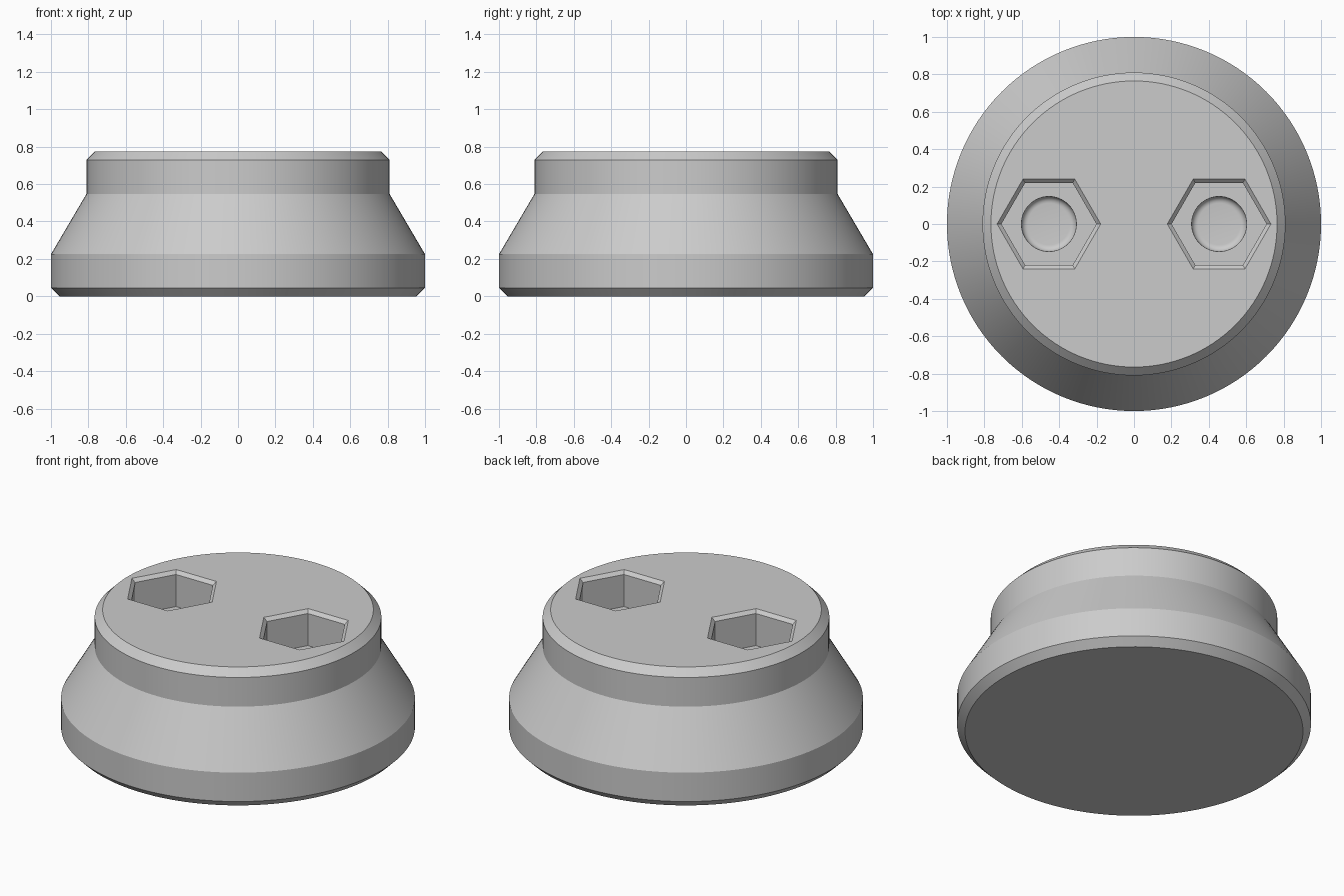
import bpy
import bmesh
from math import cos, sin, pi, radians

if "Cube" in bpy.data.objects:
    bpy.data.objects.remove(bpy.data.objects["Cube"], do_unlink=True)

GREY = 0.6
TOP = 0.775
POCKET_FLOOR = 0.555
POCKET_X = 0.455

# One plain grey for the whole foot
grey = bpy.data.materials.new("plain_grey")
grey.use_nodes = True
grey.diffuse_color = (GREY, GREY, GREY, 1)
grey.node_tree.nodes["Principled BSDF"].inputs["Base Color"].default_value = (GREY, GREY, GREY, 1)


def turned(name, profile, sides, x=0):
    """Closed solid turned from (radius, height) points listed bottom to top."""
    bm = bmesh.new()
    rings = [[bm.verts.new((r * cos(2 * pi * i / sides), r * sin(2 * pi * i / sides), z))
              for i in range(sides)] for r, z in profile]
    for low, high in zip(rings, rings[1:]):
        for i in range(sides):
            j = (i + 1) % sides
            bm.faces.new((low[i], low[j], high[j], high[i]))
    bm.faces.new(rings[0][::-1])
    bm.faces.new(rings[-1])
    mesh = bpy.data.meshes.new(name)
    bm.to_mesh(mesh)
    bm.free()
    mesh.materials.append(grey)
    obj = bpy.data.objects.new(name, mesh)
    obj.location.x = x
    bpy.context.collection.objects.link(obj)
    return obj


def carve(body, cutter):
    """Subtract a helper solid from the body, then drop the helper."""
    cutter.hide_render = True
    mod = body.modifiers.new("carve", "BOOLEAN")
    mod.operation = "DIFFERENCE"
    mod.solver = "EXACT"
    mod.object = cutter
    bpy.context.view_layer.objects.active = body
    bpy.ops.object.modifier_apply(modifier=mod.name)
    bpy.data.objects.remove(cutter, do_unlink=True)


# Body: chamfered base, sloping shoulder and straight neck
body = turned("foot_body", [(0.955, 0), (1, 0.045), (1, 0.225), (0.81, 0.548),
                            (0.81, 0.73), (0.765, TOP)], 128)

# Hexagonal pockets with a chamfered mouth, each with a round recess in its floor
hex_profile = [(0.254, POCKET_FLOOR), (0.254, TOP - 0.02), (0.277, TOP), (0.3, TOP + 0.02)]
fillet = 0.035
recess_floor = POCKET_FLOOR - 0.06
recess_profile = [(0.147 - fillet * (1 - sin(a)), recess_floor + fillet * (1 - cos(a)))
                  for a in (pi / 2 * k / 6 for k in range(7))]
recess_profile.append((0.147, POCKET_FLOOR + 0.05))

for side in (-1, 1):
    carve(body, turned("pocket_cutter", hex_profile, 6, side * POCKET_X))
    carve(body, turned("recess_cutter", recess_profile, 48, side * POCKET_X))

# Smooth round walls with crisp chamfers
bpy.ops.object.select_all(action="DESELECT")
body.select_set(True)
bpy.context.view_layer.objects.active = body
bpy.ops.object.shade_smooth_by_angle(angle=radians(28))
